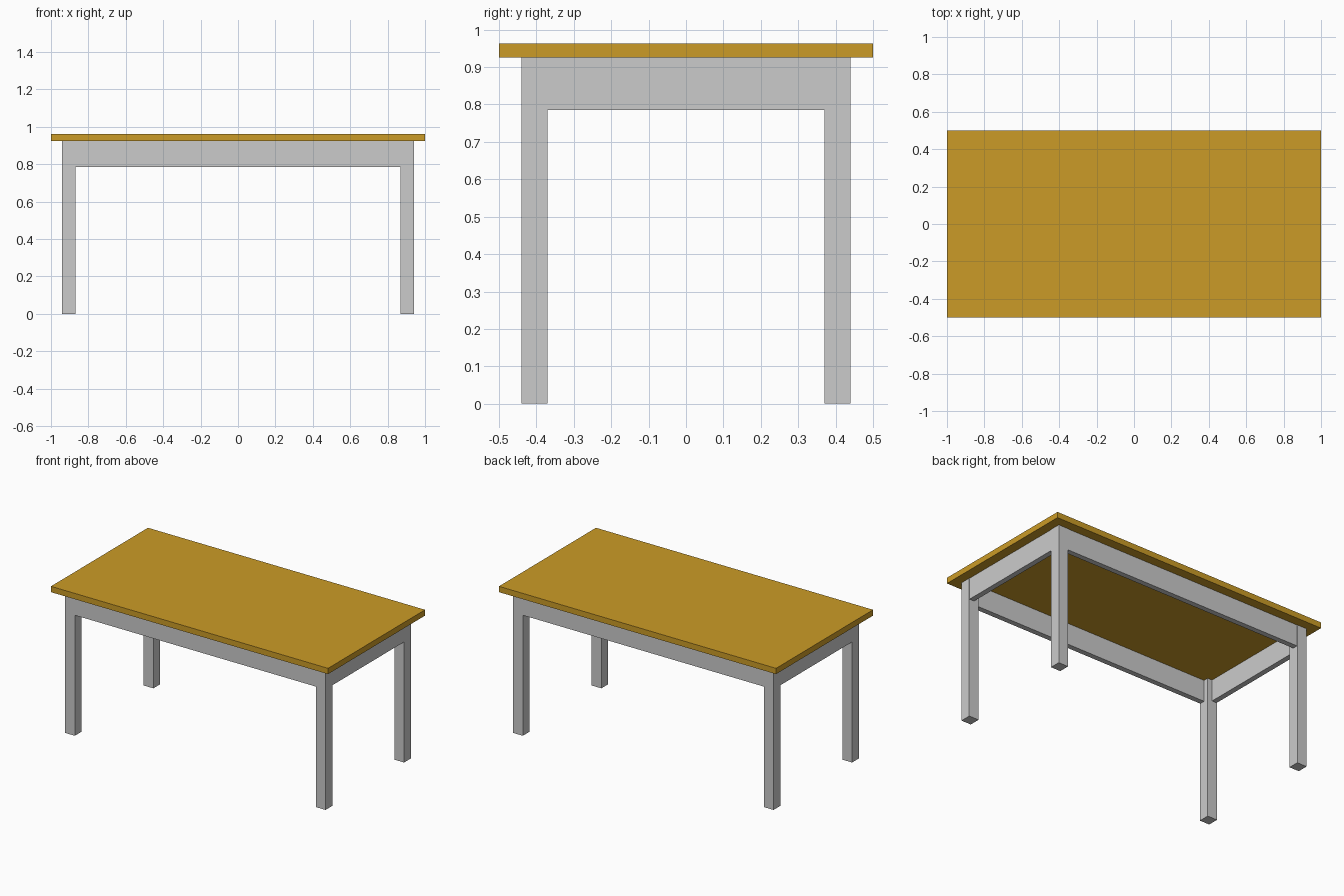
import bpy

if "Cube" in bpy.data.objects:
    bpy.data.objects.remove(bpy.data.objects["Cube"])

WOOD = bpy.data.materials.new("wood")
WOOD.diffuse_color = (0.60, 0.33, 0.02, 1)
WOOD.use_nodes = True
WOOD.node_tree.nodes["Principled BSDF"].inputs["Base Color"].default_value = WOOD.diffuse_color


def box(name, x, y, z, mat=None):
    """Box spanning the given (low, high) ranges."""
    spans = (x, y, z)
    bpy.ops.mesh.primitive_cube_add(size=1, location=[(a + b) / 2 for a, b in spans])
    ob = bpy.context.object
    ob.name = name
    ob.scale = [b - a for a, b in spans]
    bpy.ops.object.transform_apply(location=False, rotation=False, scale=True)
    if mat:
        ob.data.materials.append(mat)
    return ob


def span(sign, inner, outer):
    return tuple(sorted((sign * inner, sign * outer)))


UNDER, TOP = 0.925, 0.963        # tabletop underside and surface
LX, LY, W = 0.94, 0.44, 0.07     # outer leg faces and leg width
RAIL_Z = (0.785, UNDER)
THICK, INSET = 0.035, 0.002      # rail thickness and step back from the legs

# tabletop
box("tabletop", (-1, 1), (-0.5, 0.5), (UNDER, TOP), WOOD)

# four square legs
for sx, side in ((-1, "left"), (1, "right")):
    for sy, end in ((-1, "front"), (1, "back")):
        box(f"{end}_{side}_leg", span(sx, LX - W, LX), span(sy, LY - W, LY), (0, UNDER))

# long rails at front and back
for s, name in ((-1, "front"), (1, "back")):
    box(f"{name}_rail", (W - LX, LX - W), span(s, LY - INSET - THICK, LY - INSET), RAIL_Z)

# short rails at the sides
for s, name in ((-1, "left"), (1, "right")):
    box(f"{name}_rail", span(s, LX - INSET - THICK, LX - INSET), (W - LY, LY - W), RAIL_Z)
